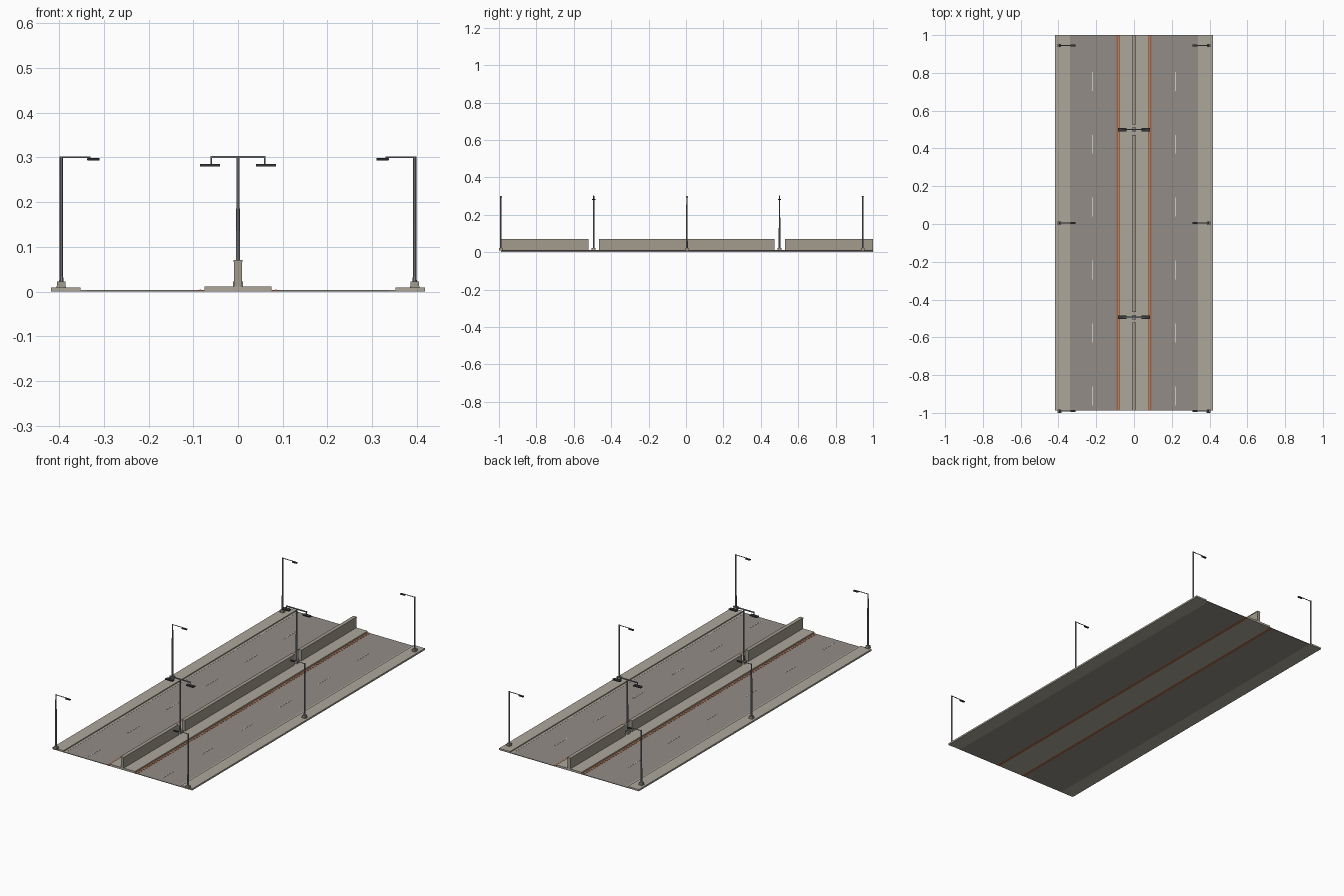
import bpy, bmesh
from mathutils import Matrix, Vector

if "Cube" in bpy.data.objects:
    bpy.data.objects.remove(bpy.data.objects["Cube"])


def material(name, rgb):
    m = bpy.data.materials.new(name)
    m.diffuse_color = (*rgb, 1)
    m.use_nodes = True
    m.node_tree.nodes["Principled BSDF"].inputs["Base Color"].default_value = m.diffuse_color
    return m


ASPHALT = material("asphalt", (0.29, 0.265, 0.24))
CONCRETE = material("concrete", (0.42, 0.39, 0.33))
BARRIER = material("barrier_concrete", (0.36, 0.33, 0.27))
BROWN = material("brown_kerb", (0.36, 0.13, 0.06))
WHITE = material("white_paint", (0.75, 0.75, 0.72))
STEEL = material("steel", (0.22, 0.23, 0.25))
DARK = material("dark_housing", (0.04, 0.04, 0.045))

Y0, Y1 = -0.988, 1.0


def box(bm, x, y, z):
    """Add a box given its (low, high) range on each axis."""
    c = [(a + b) / 2 for a, b in (x, y, z)]
    s = [abs(b - a) for a, b in (x, y, z)]
    mat = Matrix.Translation(c) @ Matrix.Diagonal((*s, 1))
    bmesh.ops.create_cube(bm, size=1, matrix=mat)


def rod(bm, p, q, r1, r2, sides=12):
    """Add a tapered rod running from p to q."""
    p, q = Vector(p), Vector(q)
    d = q - p
    mat = Matrix.Translation((p + q) / 2) @ d.to_track_quat('Z', 'Y').to_matrix().to_4x4()
    bmesh.ops.create_cone(bm, cap_ends=True, segments=sides, radius1=r1,
                          radius2=r2, depth=d.length, matrix=mat)


def finish(bm, name, mat, smooth=False):
    me = bpy.data.meshes.new(name)
    bm.to_mesh(me)
    bm.free()
    ob = bpy.data.objects.new(name, me)
    bpy.context.collection.objects.link(ob)
    me.materials.append(mat)
    if smooth:
        bpy.ops.object.select_all(action='DESELECT')
        ob.select_set(True)
        bpy.context.view_layer.objects.active = ob
        bpy.ops.object.shade_smooth_by_angle()
    return ob


def boxes(name, mat, ranges):
    bm = bmesh.new()
    for r in ranges:
        box(bm, *r)
    return finish(bm, name, mat)


# Carriageways, gutters, pavements and kerbs on both sides
for s, side in ((-1, "left"), (1, "right")):
    def strip(a, b):
        return (min(s * a, s * b), max(s * a, s * b))

    L = (Y0, Y1)
    boxes(f"{side}_road", ASPHALT, [(strip(0.092, 0.339), L, (0, 0.003))])
    boxes(f"{side}_gutter", CONCRETE, [(strip(0.339, 0.352), L, (0, 0.0035))])
    boxes(f"{side}_pavement", CONCRETE, [(strip(0.352, 0.418), L, (0, 0.009))])
    boxes(f"{side}_median_kerb", BROWN, [(strip(0.075, 0.092), L, (0, 0.0035))])
    boxes(f"{side}_edge_line", CONCRETE, [(strip(0.0825, 0.0855), L, (0.003, 0.0045))])
    # Lane dashes
    boxes(f"{side}_lane_dashes", WHITE,
          [(strip(0.2175, 0.2215), (y - 0.05, y + 0.05), (0.0025, 0.004))
           for y in [-0.91 + i * 0.333 for i in range(6)]])

# Raised median
boxes("median", CONCRETE, [((-0.075, 0.075), (Y0, Y1), (0, 0.011))])

# Central barrier in three lengths with a coping, open around the lamps
spans = [(Y0, -0.522), (-0.466, 0.472), (0.528, Y1)]
boxes("central_barrier", BARRIER, [((-0.0085, 0.0085), y, (0.009, 0.067)) for y in spans])
boxes("barrier_coping", BARRIER, [((-0.01, 0.01), y, (0.066, 0.07)) for y in spans])


def double_lamp(i, y):
    boxes(f"median_lamp_base_{i}", BARRIER,
          [((-0.011, 0.011), (y - 0.011, y + 0.011), (0.01, 0.023))])
    bm = bmesh.new()
    rod(bm, (0, y, 0.02), (0, y, 0.302), 0.0045, 0.0035)
    box(bm, (-0.062, 0.062), (y - 0.003, y + 0.003), (0.298, 0.303))
    for s in (-1, 1):
        rod(bm, (s * 0.06, y, 0.3), (s * 0.06, y, 0.284), 0.002, 0.002, 8)
    finish(bm, f"median_lamp_post_{i}", STEEL, True)
    boxes(f"median_lamp_heads_{i}", DARK,
          [((s * 0.0625 - 0.022, s * 0.0625 + 0.022), (y - 0.009, y + 0.009), (0.279, 0.285))
           for s in (-1, 1)])


def side_lamp(side, s, i, y):
    x = s * 0.395
    # Stepped footing
    boxes(f"{side}_lamp_base_{i}", BARRIER,
          [((x - 0.0105, x + 0.0105), (y - 0.01, y + 0.01), (0.008, 0.0125 + 0.0)),
           ((x - 0.009, x + 0.009), (y - 0.009, y + 0.009), (0.012, 0.022))])
    bm = bmesh.new()
    rod(bm, (x, y, 0.02), (x, y, 0.302), 0.0045, 0.0035)
    rod(bm, (x, y, 0.3), (s * 0.33, y, 0.3), 0.002, 0.002, 8)
    finish(bm, f"{side}_lamp_post_{i}", STEEL, True)
    # Lamp head with a thinner nose
    bm = bmesh.new()
    box(bm, (s * 0.323 - 0.014, s * 0.323 + 0.014), (y - 0.0055, y + 0.0055), (0.293, 0.299))
    bmesh.ops.bevel(bm, geom=bm.edges[:], offset=0.0012, segments=1, affect='EDGES')
    finish(bm, f"{side}_lamp_head_{i}", DARK)


# Street lamps
for i, y in enumerate((-0.494, 0.5)):
    double_lamp(i + 1, y)
for s, side in ((-1, "left"), (1, "right")):
    for i, y in enumerate((-0.99, 0.005, 0.945)):
        side_lamp(side, s, i + 1, y)
